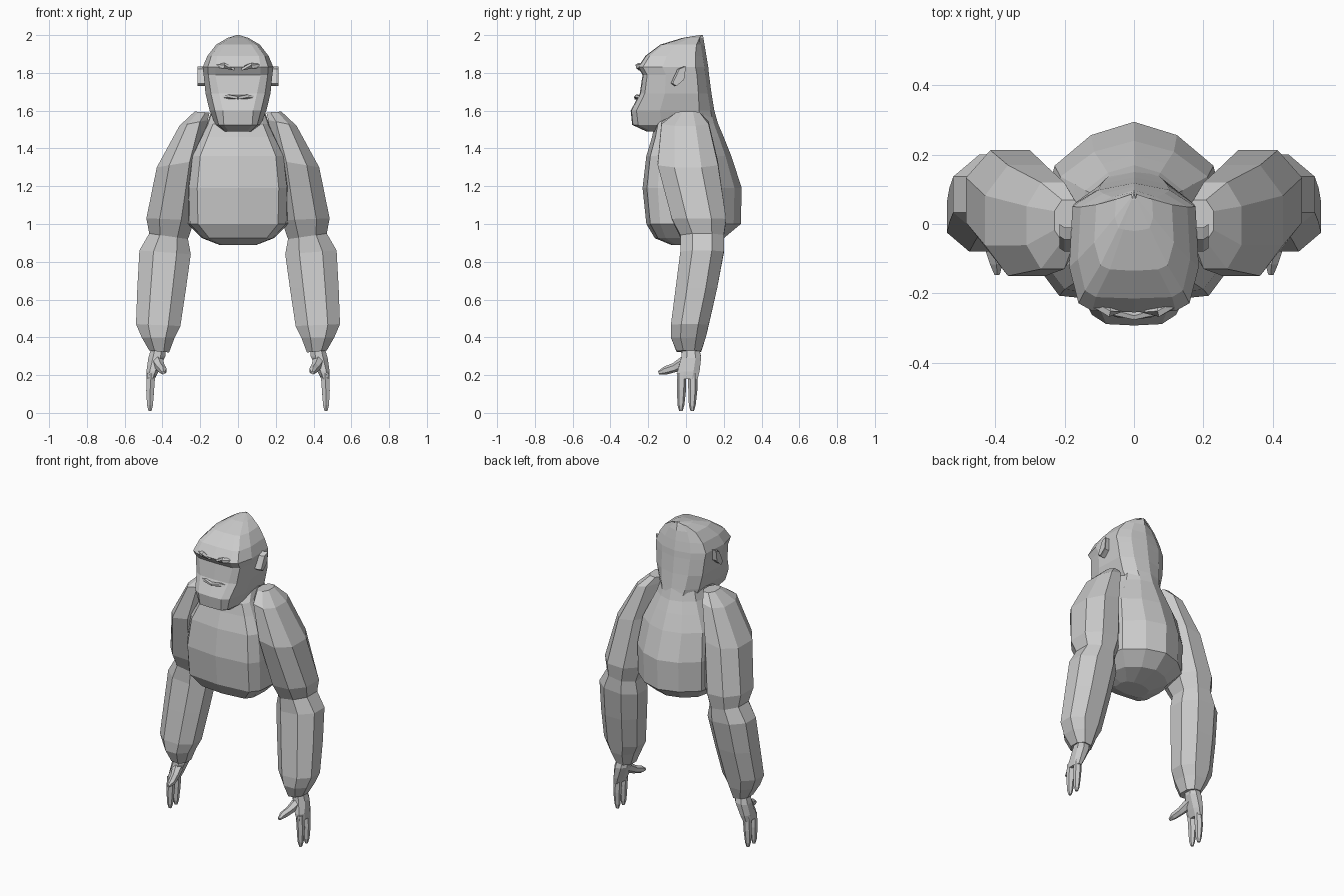
import bpy, bmesh, math
from mathutils import Vector


def loft(name, rings):
    """Skin a list of closed rings and cap both ends."""
    bm = bmesh.new()
    vs = [[bm.verts.new(p) for p in r] for r in rings]
    n = len(vs[0])
    for a, b in zip(vs, vs[1:]):
        for i in range(n):
            j = (i + 1) % n
            bm.faces.new((a[i], a[j], b[j], b[i]))
    bm.faces.new(vs[0])
    bm.faces.new(vs[-1])
    bmesh.ops.recalc_face_normals(bm, faces=bm.faces)
    me = bpy.data.meshes.new(name)
    bm.to_mesh(me)
    bm.free()
    ob = bpy.data.objects.new(name, me)
    bpy.context.collection.objects.link(ob)
    return ob


def sym(half):
    """Close a half ring (first and last points on x = 0) by mirroring."""
    return half + [(-x, y, z) for x, y, z in half[-2:0:-1]]


def octagon(s, xi, xo, yf, yb, zi, zo, c=0.45):
    """Chamfered box section of a limb; s is the side, zi/zo tilt it."""
    ring = []
    for u, v in ((1, c), (c, 1), (-c, 1), (-1, c), (-1, -c), (-c, -1), (c, -1), (1, -c)):
        t = (u + 1) / 2
        ring.append((s * (xi + (xo - xi) * t), (yf + yb) / 2 + v * (yb - yf) / 2, zi + (zo - zi) * t))
    return ring


def tube(name, s, path, sides=6):
    """Tapered tube along (x, y, z, radius) points."""
    pts = [Vector((s * x, y, z)) for x, y, z, r in path]
    rings = []
    for i, p in enumerate(pts):
        d = (pts[min(i + 1, len(pts) - 1)] - pts[max(i - 1, 0)]).normalized()
        a = d.cross(Vector((1, 0, 0))).normalized()
        b = d.cross(a)
        r = path[i][3]
        rings.append([p + r * (math.cos(k * math.tau / sides) * a + math.sin(k * math.tau / sides) * b)
                      for k in range(sides)])
    return loft(name, rings)


# torso: z, half width, front y, back y
torso = []
for z, w, f, b in ((0.89, 0.10, -0.08, 0.06), (0.925, 0.19, -0.165, 0.20), (1.0, 0.265, -0.21, 0.29),
                   (1.19, 0.27, -0.23, 0.295), (1.36, 0.25, -0.21, 0.24), (1.46, 0.20, -0.18, 0.20),
                   (1.53, 0.165, -0.165, 0.17), (1.60, 0.14, -0.08, 0.15)):
    torso.append(sym([(0, b, z), (0.46 * w, b * 0.87, z), (0.85 * w, b * 0.57, z), (w, 0, z),
                      (0.96 * w, f * 0.65, z), (0.80 * w, f * 0.90, z), (0, f, z)]))
loft("torso", torso)

# head and nape: z, half width, front half width, front y, back y
head = []
for z, w, fw, f, b in ((1.49, 0.08, 0.05, -0.21, 0.16), (1.525, 0.12, 0.075, -0.285, 0.165),
                       (1.60, 0.15, 0.08, -0.293, 0.15), (1.69, 0.172, 0.10, -0.245, 0.135),
                       (1.79, 0.182, 0.12, -0.23, 0.122), (1.83, 0.187, 0.12, -0.255, 0.118),
                       (1.89, 0.162, 0.11, -0.215, 0.108), (1.95, 0.115, 0.07, -0.135, 0.098),
                       (1.985, 0.055, 0.03, -0.02, 0.092), (2.0, 0.008, 0.004, 0.07, 0.09)):
    m = f + (b - f) * 0.35
    head.append(sym([(0, b, z), (0.55 * w, b - 0.02, z), (0.95 * w, m + (b - m) * 0.72, z), (w, m, z),
                     (0.6 * w + 0.4 * fw, f * 0.8 + m * 0.2, z), (fw, f + 0.004, z), (0, f, z)]))
loft("head", head)

# limbs: inner x, outer x, front y, back y, inner z, outer z
ARM = ((0.15, 0.23, -0.05, 0.07, 1.59, 1.595), (0.16, 0.31, -0.13, 0.12, 1.55, 1.52),
       (0.19, 0.43, -0.15, 0.17, 1.34, 1.30), (0.23, 0.485, -0.075, 0.213, 1.02, 1.03),
       (0.265, 0.47, -0.03, 0.20, 0.92, 0.95))
FOREARM = ((0.265, 0.47, -0.03, 0.20, 0.92, 0.95), (0.25, 0.522, -0.03, 0.20, 0.84, 0.86),
           (0.275, 0.533, -0.055, 0.165, 0.66, 0.66), (0.305, 0.54, -0.08, 0.12, 0.46, 0.47),
           (0.335, 0.51, -0.08, 0.105, 0.40, 0.40), (0.365, 0.47, -0.05, 0.08, 0.32, 0.33))
PALM = ((0.385, 0.46, -0.02, 0.07, 0.34, 0.34), (0.385, 0.475, -0.025, 0.08, 0.30, 0.29),
        (0.42, 0.485, -0.045, 0.072, 0.22, 0.22), (0.44, 0.485, -0.045, 0.062, 0.18, 0.18))

for side, s in (("right", 1), ("left", -1)):
    for part, table in (("upper_arm", ARM), ("forearm", FOREARM), ("palm", PALM)):
        loft(f"{part}_{side}", [octagon(s, *row) for row in table])
    # fingers and thumb
    for i, y in enumerate((-0.024, 0.036)):
        tube(f"finger_{i + 1}_{side}", s, [(0.46, y, 0.21, 0.025), (0.465, y, 0.12, 0.024),
                                           (0.466, y - 0.003, 0.04, 0.018), (0.466, y - 0.003, 0.01, 0.009)])
    tube(f"thumb_{side}", s, [(0.43, 0.01, 0.28, 0.035), (0.41, -0.06, 0.24, 0.025),
                              (0.397, -0.11, 0.224, 0.022), (0.395, -0.145, 0.212, 0.009)])
    # ear
    loft(f"ear_{side}", [[(s * x, y + dy, z) for y, z in
                          ((-0.01, 1.835), (-0.045, 1.82), (-0.08, 1.745), (-0.06, 1.73), (-0.02, 1.765))]
                         for x, dy in ((0.16, 0), (0.20, 0), (0.215, 0.01))])
    # brow ridge over the eye
    tube(f"brow_{side}", s, [(0.02, -0.245, 1.822, 0.01), (0.07, -0.252, 1.836, 0.017),
                             (0.13, -0.225, 1.835, 0.012)], 5)
    # nostril fold
    tube(f"nose_fold_{side}", s, [(0.0, -0.265, 1.67, 0.012), (0.05, -0.258, 1.675, 0.012),
                                  (0.10, -0.235, 1.67, 0.006)], 5)
